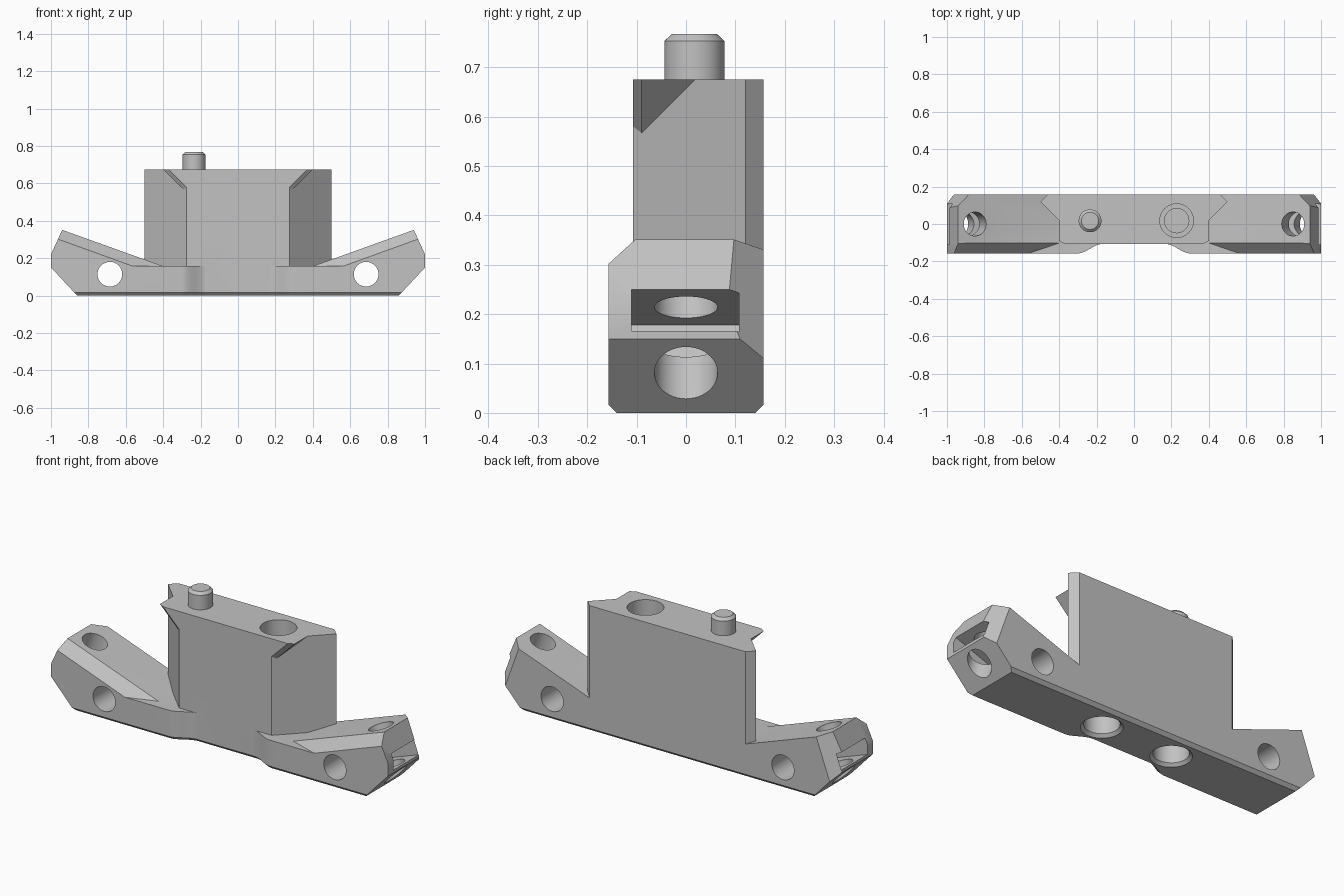
import bpy, bmesh, math
from mathutils import Vector, Matrix

cube = bpy.data.objects.get("Cube")
if cube:
    bpy.data.objects.remove(cube, do_unlink=True)

grey = bpy.data.materials.new("plain grey")
grey.use_nodes = True
COLOR = (0.54, 0.54, 0.54, 1)
grey.diffuse_color = COLOR
grey.node_tree.nodes["Principled BSDF"].inputs["Base Color"].default_value = COLOR


def prism(points, axis, lo, hi):
    """Extrude a flat outline: axis 'z' takes (x, y) points, axis 'y' takes (x, z)."""
    bm = bmesh.new()
    place = (lambda a, b: (a, b, lo)) if axis == "z" else (lambda a, b: (a, lo, b))
    face = bm.faces.new([bm.verts.new(place(a, b)) for a, b in points])
    out = bmesh.ops.extrude_face_region(bm, geom=[face])["geom"]
    shift = Vector((0, 0, hi - lo)) if axis == "z" else Vector((0, hi - lo, 0))
    bmesh.ops.translate(bm, vec=shift, verts=[g for g in out if isinstance(g, bmesh.types.BMVert)])
    bmesh.ops.recalc_face_normals(bm, faces=bm.faces)
    return bm


def clip(bm, co, no):
    """Cut away everything on the normal's side of a plane and cap it."""
    geom = bm.verts[:] + bm.edges[:] + bm.faces[:]
    cut = bmesh.ops.bisect_plane(bm, geom=geom, plane_co=co, plane_no=no, clear_outer=True)["geom_cut"]
    bmesh.ops.edgeloop_fill(bm, edges=[g for g in cut if isinstance(g, bmesh.types.BMEdge)])


def turned(profile, matrix, sides=48):
    """Closed round solid from (radius, height) rings."""
    bm = bmesh.new()
    rings = [[bm.verts.new((r * math.cos(math.tau * i / sides), r * math.sin(math.tau * i / sides), h))
              for i in range(sides)] for r, h in profile]
    for a, b in zip(rings, rings[1:]):
        for i in range(sides):
            j = (i + 1) % sides
            bm.faces.new((a[i], a[j], b[j], b[i]))
    bm.faces.new(rings[0])
    bm.faces.new(rings[-1])
    bm.transform(matrix)
    return bm


def make(name, bm, sign=1):
    bm.transform(Matrix.Diagonal((sign, 1, 1, 1)))
    bmesh.ops.recalc_face_normals(bm, faces=bm.faces)
    mesh = bpy.data.meshes.new(name)
    bm.to_mesh(mesh)
    bm.free()
    mesh.materials.append(grey)
    obj = bpy.data.objects.new(name, mesh)
    bpy.context.collection.objects.link(obj)
    return obj


def combine(target, tool, operation):
    mod = target.modifiers.new("combine", "BOOLEAN")
    mod.operation, mod.object, mod.solver = operation, tool, "EXACT"
    graph = bpy.context.evaluated_depsgraph_get()
    mesh = bpy.data.meshes.new_from_object(target.evaluated_get(graph))
    target.modifiers.clear()
    target.data = mesh
    bpy.data.objects.remove(tool, do_unlink=True)


def symmetric(half):
    return half + [(-x, y) for x, y in reversed(half)]


FRONT, BACK, RECESS = -0.157, 0.157, -0.107
SHELF, TOP = 0.157, 0.675
ALONG = Vector((0.94, 0, 0.34))     # up the wing slope
UP = Vector((-0.34, 0, 0.94))       # out of the wing slope
TIP = Vector((0.94, 0, 0.351))
REAR_CORNER = TIP + Vector((0, 0.097, 0))

# Base slab with a smooth step either side of the recessed middle
steps = [i / 14 for i in range(15)]
curve = [(0.17 + 0.13 * t, RECESS + (FRONT - RECESS) * t * t * (3 - 2 * t)) for t in steps]
slab = prism(symmetric(curve + [(1, FRONT), (1, BACK)]), "z", 0, SHELF)
rim = [e for e in slab.edges if all(v.co.z < 0.001 for v in e.verts)
       and abs(e.verts[0].co.y - e.verts[1].co.y) < 0.1]
bmesh.ops.bevel(slab, geom=rim, offset=0.017, segments=1, affect="EDGES")
for s in (1, -1):
    clip(slab, (s * 0.86, 0, 0), (s * 0.15, 0, -0.14))
    clip(slab, (s * REAR_CORNER.x, REAR_CORNER.y, REAR_CORNER.z), (s * ALONG.x, 1, ALONG.z))
body = make("bracket_body", slab)

# Dovetail column
column = [(0.275, RECESS), (0.5, 0.12), (0.463, BACK)]
combine(body, make("column", prism(symmetric(column), "z", 0.06, TOP)), "UNION")

for s in (1, -1):
    # Corbel widening the top front corner of the column, with a chamfered lower front edge
    corbel = prism([(0.1, RECESS), (0.4, RECESS), (0.4, 0.018), (0.1, 0.018)], "z", 0.45, TOP)
    clip(corbel, (0.4, 0, TOP), (1, 0, -1))
    clip(corbel, (0.4, -0.09, TOP), (1, -1.76, -1))
    combine(body, make("corbel", corbel, s), "UNION")

    # Sloping wing with a chamfered front top edge and a cut rear corner
    wing = prism([(0.4, 0.1), (0.9533, 0.1), (1, 0.15), (1, 0.22), (TIP.x, TIP.z), (0.4, SHELF)],
                 "y", FRONT, BACK)
    clip(wing, TIP + Vector((0, -0.103, 0)), UP - Vector((0, 1, 0)))
    clip(wing, REAR_CORNER, ALONG + Vector((0, 1, 0)))
    combine(body, make("wing", wing, s), "UNION")

    # Slot in the wing tip, parallel to the slope
    mouth = Vector((1, 0, 0.21))
    outline = [mouth + ALONG * a + UP * b for a, b in ((-0.21, -0.042), (0.2, -0.042), (0.2, 0.042), (-0.21, 0.042))]
    slot = prism([(p.x, p.z) for p in outline], "y", -0.11, 0.107)
    combine(body, make("slot_cutter", slot, s), "DIFFERENCE")

    # Screw hole square to the slope, running out of the slanted end
    turn = Matrix.Translation((0.85, 0, 0.318)) @ UP.to_track_quat("Z", "Y").to_matrix().to_4x4()
    combine(body, make("screw_cutter", turned([(0.064, -0.5), (0.064, 0.2)], turn), s), "DIFFERENCE")

    # Cross hole from front to back
    across = Matrix.Translation((0.685, 0, 0.114)) @ Matrix.Rotation(math.pi / 2, 4, "X")
    combine(body, make("cross_cutter", turned([(0.066, -0.4), (0.066, 0.4)], across), s), "DIFFERENCE")

    # Countersunk blind hole in the underside
    under = turned([(0.12, -0.02), (0.1, 0), (0.085, 0.015), (0.085, 0.3)], Matrix.Translation((0.21, 0.018, 0)))
    combine(body, make("under_cutter", under, s), "DIFFERENCE")

# Stepped socket in the top of the column
socket = turned([(0.065, -0.14), (0.065, -0.1), (0.09, -0.1), (0.09, 0.1)],
                Matrix.Translation((0.228, 0.018, TOP)))
combine(body, make("socket_cutter", socket), "DIFFERENCE")

# Locating pin
pin = make("locating_pin", turned([(0.061, -0.02), (0.061, 0.078), (0.046, 0.092)],
                                  Matrix.Translation((-0.235, 0.017, TOP))))

for obj in (body, pin):
    bpy.ops.object.select_all(action="DESELECT")
    obj.select_set(True)
    bpy.context.view_layer.objects.active = obj
    bpy.ops.object.shade_smooth_by_angle(angle=math.radians(25))
